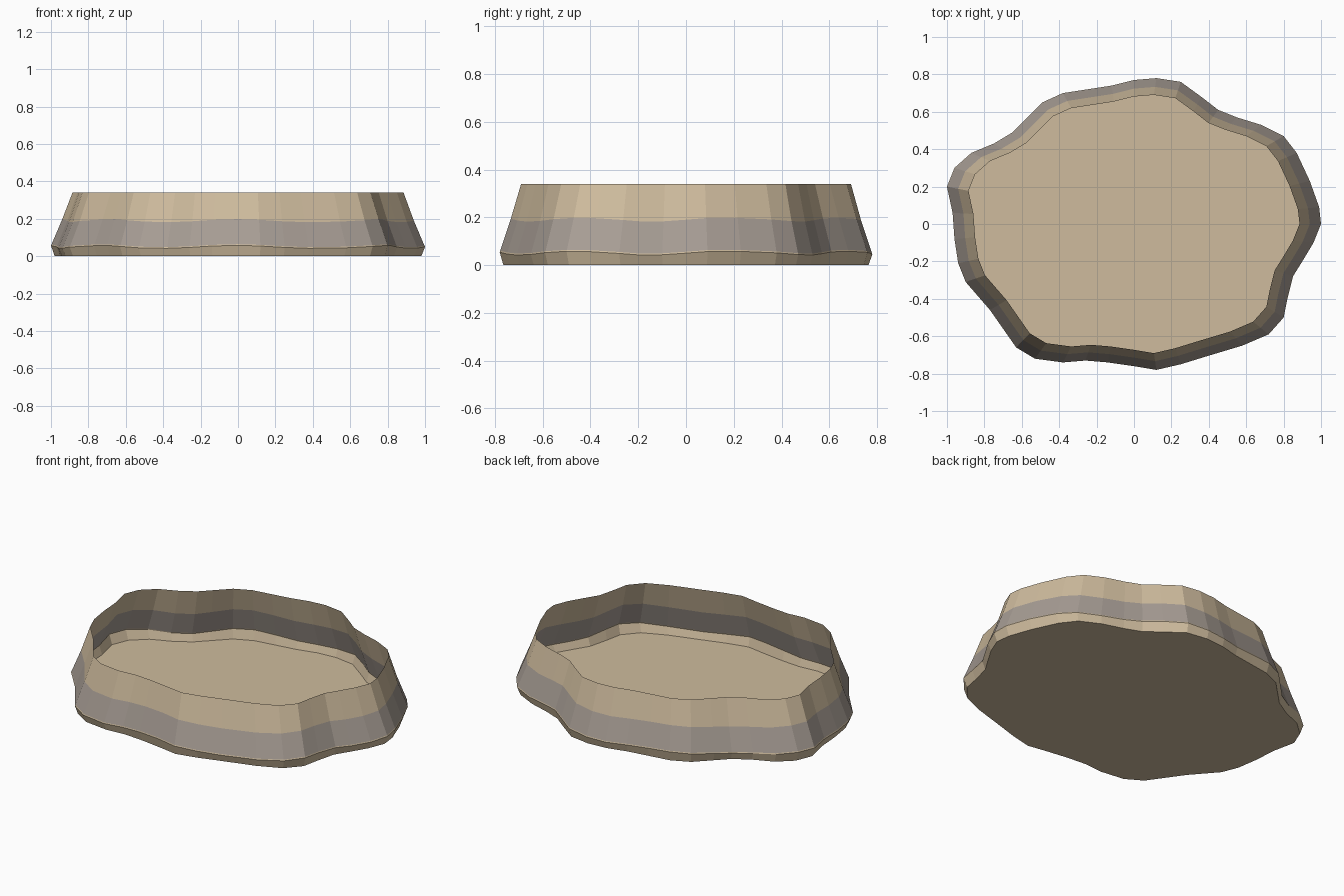
import bpy
import bmesh
import math

# Remove the default cube only
default_cube = bpy.data.objects.get("Cube")
if default_cube is not None:
    bpy.data.objects.remove(default_cube, do_unlink=True)


def make_material(name, colour):
    """Create one flat colour for both viewport and render."""
    material = bpy.data.materials.new(name)
    material.use_nodes = True
    rgba = (*colour, 1.0)
    material.diffuse_color = rgba
    shader = material.node_tree.nodes["Principled BSDF"]
    shader.inputs["Base Color"].default_value = rgba
    return material


def new_object(name, mesh_data, materials):
    """Turn a bmesh into a named, flat-shaded object."""
    mesh = bpy.data.meshes.new(name)
    mesh_data.to_mesh(mesh)
    mesh_data.free()
    for material in materials:
        mesh.materials.append(material)
    result = bpy.data.objects.new(name, mesh)
    bpy.context.collection.objects.link(result)
    return result


sand = make_material("sand tan", (0.62, 0.50, 0.34))
stone = make_material("stone grey", (0.39, 0.34, 0.30))
SAND, STONE = range(2)

# Widest outline of the wavy basin, in hundredths, anticlockwise from the left
outline = [
    (100, 0), (99, 9), (94, 23), (87, 38), (80, 47), (68, 53), (55, 57), (45, 61),
    (36, 68), (25, 76), (12, 78), (0, 77), (-12, 74), (-25, 72), (-38, 70),
    (-49, 65), (-58, 56), (-65, 49), (-75, 43), (-87, 38), (-96, 30), (-100, 20),
    (-97, 6), (-96, -8), (-94, -21), (-90, -31), (-77, -46), (-70, -56),
    (-63, -66), (-53, -72), (-38, -74), (-26, -73), (-14, -74), (0, -76),
    (12, -78), (25, -75), (38, -71), (58, -65), (72, -59), (80, -50),
    (82, -40), (85, -28), (90, -20), (96, -10),
]

# Wall profile from base to rim: scale, height, ripple, colour of band above
profile = [
    (0.98, 0.0, 0.0, SAND),
    (1.0, 0.05, 0.008, SAND),
    (0.997, 0.056, 0.008, STONE),
    (0.94, 0.19, 0.008, SAND),
    (0.885, 0.34, 0.0, SAND),
]


def ring(mesh_data, scale, height, ripple):
    """Add a scaled outline whose height rises and falls around the basin."""
    vertices = []
    for index, (x, y) in enumerate(outline):
        turn = math.tau * index / len(outline)
        wave = ripple * math.cos(7 * (turn + math.pi / 2))
        vertices.append(mesh_data.verts.new(
            (x * scale / 100, y * scale / 100, height + wave)))
    return vertices


# Open wall, banded by height
wall = bmesh.new()
rings = [ring(wall, scale, height, ripple)
         for scale, height, ripple, colour in profile]
for level, (lower, upper) in enumerate(zip(rings, rings[1:])):
    for index in range(len(lower)):
        following = (index + 1) % len(lower)
        face = wall.faces.new((lower[index], lower[following],
                               upper[following], upper[index]))
        face.material_index = profile[level][-1]
new_object("basin_wall", wall, [sand, stone])

# Flat floor closing the base
floor = bmesh.new()
base_scale, base_height, base_ripple, base_colour = profile[0]
edge = ring(floor, base_scale, base_height, base_ripple)
face = floor.faces.new(reversed(edge))
new_object("basin_floor", floor, [sand])
